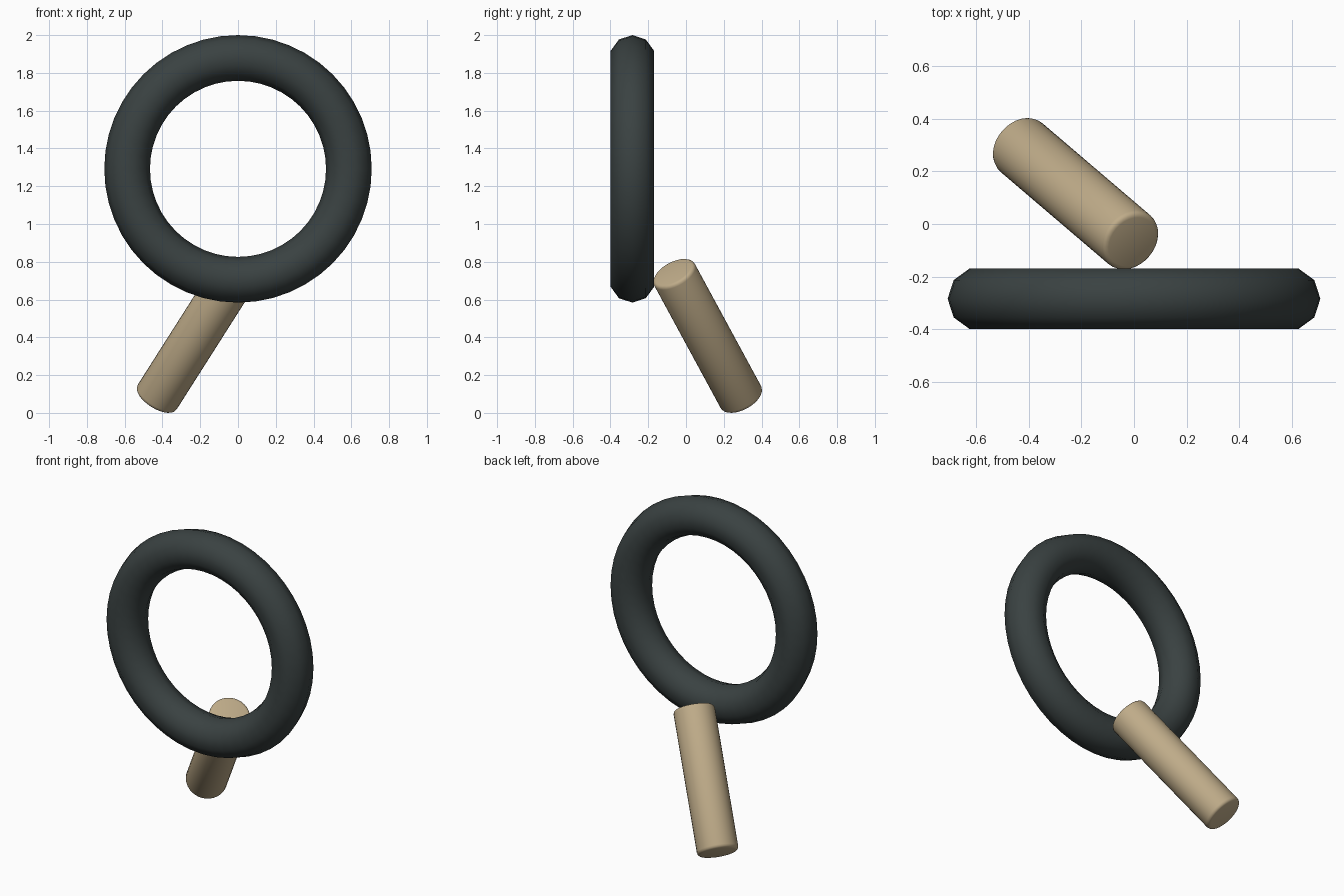
import bpy
from mathutils import Vector

if "Cube" in bpy.data.objects:
    bpy.data.objects.remove(bpy.data.objects["Cube"])


def material(name, rgb):
    m = bpy.data.materials.new(name)
    m.diffuse_color = (*rgb, 1)
    m.use_nodes = True
    m.node_tree.nodes["Principled BSDF"].inputs["Base Color"].default_value = m.diffuse_color
    return m


dark = material("dark slate", (0.042, 0.054, 0.054))
tan = material("tan wood", (0.52, 0.41, 0.25))

# Upright ring facing the front, ten-sided section
bpy.ops.mesh.primitive_torus_add(
    major_segments=48, minor_segments=10, major_radius=0.587, minor_radius=0.121,
    location=(0, -0.284, 1.292), rotation=(1.5707963, 0, 0))
ring = bpy.context.object
ring.name = "ring"
ring.data.materials.append(dark)
bpy.ops.object.shade_smooth()

# Slanted handle leaning back and to the left, with softened rims
axis = Vector((0.429, -0.366, 0.675))
bpy.ops.mesh.primitive_cylinder_add(
    vertices=32, radius=0.122, depth=axis.length, location=(-0.222, 0.115, 0.4075),
    rotation=axis.to_track_quat('Z', 'Y').to_euler())
handle = bpy.context.object
handle.name = "handle"
handle.data.materials.append(tan)
bevel = handle.modifiers.new("soft rims", 'BEVEL')
bevel.width = 0.02
bevel.segments = 3
bevel.limit_method = 'ANGLE'
bpy.ops.object.modifier_apply(modifier=bevel.name)
bpy.ops.object.shade_smooth_by_angle(angle=0.7)
